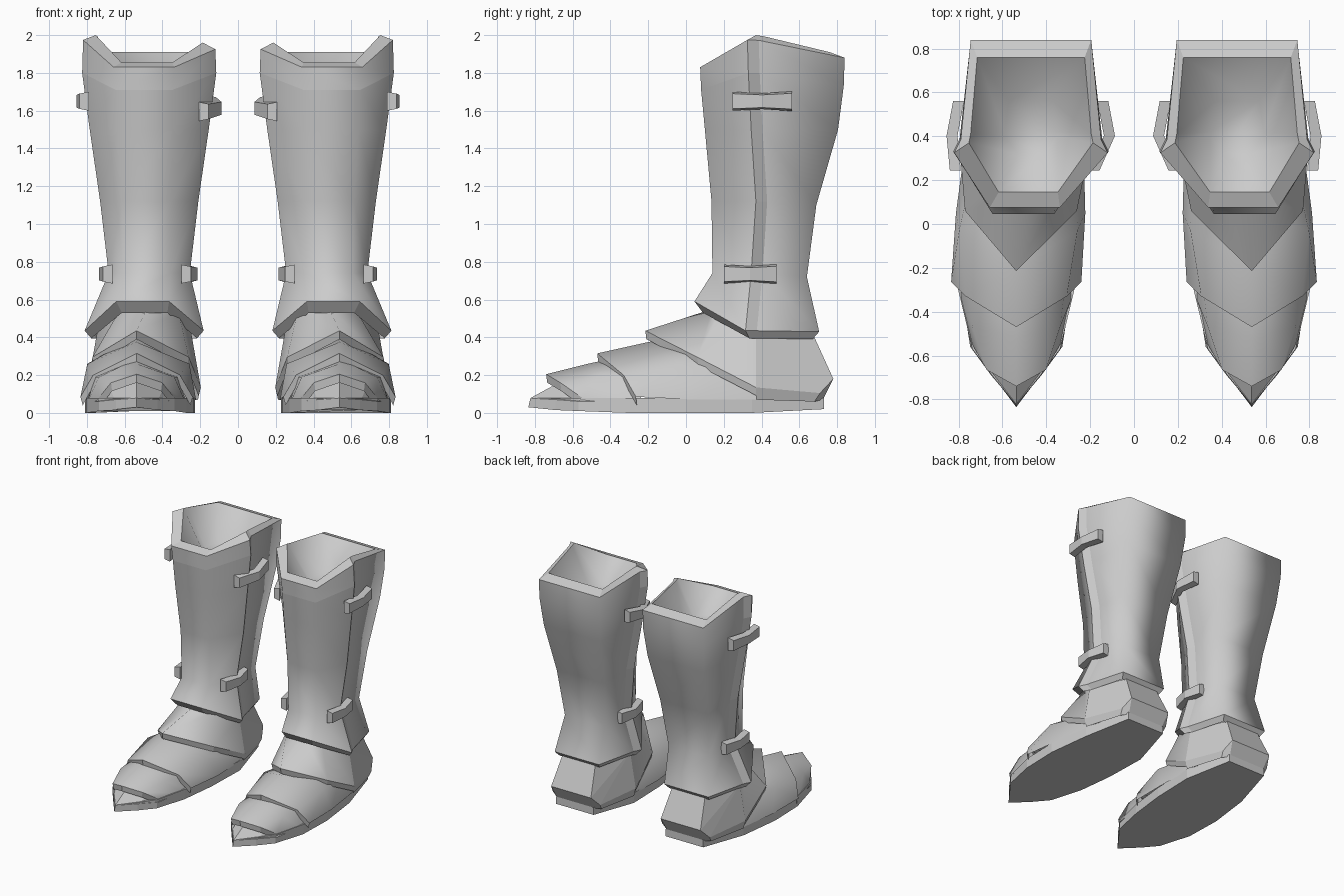
import bpy, bmesh

old = bpy.data.objects.get("Cube")
if old:
    bpy.data.objects.remove(old, do_unlink=True)

steel = bpy.data.materials.new("grey_steel")
steel.use_nodes = True
GREY = (0.6, 0.6, 0.6, 1)
steel.diffuse_color = GREY
steel.node_tree.nodes["Principled BSDF"].inputs["Base Color"].default_value = GREY


def centre(y, z):
    """Centre line of one boot: the toe points outwards, the shaft leans inwards."""
    shift = 0.067 if z > 0.5 else 0.04
    return 0.537 - shift * min(max((y + 0.1) / 0.3, 0), 1)


def sym(half):
    """Mirror (half width, y, z) about the boot's centre; the rim rises outwards."""
    def place(s, p):
        w, y, z = p
        return (centre(y, z) + s * w, y, z + (0.07 * s * w if z > 1.92 else 0))
    return [place(-1, p) for p in reversed(half) if p[0] > 0] + [place(1, p) for p in half]


def loft(name, rows, closed=False, caps=(), smooth=False, solid=False):
    """Skin rows of points, then mirror the part to the other boot."""
    bm = bmesh.new()
    vs = [[bm.verts.new(p) for p in row] for row in rows]
    n = len(rows[0])
    for a, b in zip(vs, vs[1:]):
        for i in range(n if closed else n - 1):
            j = (i + 1) % n
            bm.faces.new((a[i], b[i], b[j], a[j]))
    for c in caps:
        bm.faces.new(vs[c] if c == 0 else vs[c][::-1])
    bmesh.ops.remove_doubles(bm, verts=bm.verts, dist=0.0001)
    if solid:
        bmesh.ops.recalc_face_normals(bm, faces=bm.faces)
    for f in bm.faces:
        f.smooth = smooth
    mesh = bpy.data.meshes.new(name)
    bm.to_mesh(mesh)
    bm.free()
    mesh.materials.append(steel)
    ob = bpy.data.objects.new(name, mesh)
    bpy.context.collection.objects.link(ob)
    ob.modifiers.new("pair", "MIRROR").use_mirror_merge = False


def plate(name, rows):
    """Curved armour plate with a thick turned-under front edge."""
    loft(name, [sym(r) for r in rows], smooth=True)
    under = [(w * 0.96, y + 0.005, z - 0.045) for w, y, z in rows[-1]]
    loft(name + "_lip", [sym(rows[-1]), sym(under)])


# Shaft: front, side and back corner at each level, top to bottom
shaft = [
    [(.16, .075, 1.83), (.35, .325, 1.95), (.275, .84, 1.88)],
    [(.15, .08, 1.71), (.355, .33, 1.8), (.275, .835, 1.73)],
    [(.147, .1, 1.5), (.315, .345, 1.5), (.255, .805, 1.5)],
    [(.13, .135, 1.12), (.26, .37, 1.12), (.22, .69, 1.1)],
    [(.125, .14, .74), (.215, .345, .74), (.18, .64, .72)],
    [(.14, .045, .59), (.315, .315, .435), (.2, .705, .43)],
]


def seam(p):
    """Where the back shell tucks in behind the front shell."""
    return (p[0] - 0.03, p[1] + 0.06, p[2])


fronts = [sym([f, s]) for f, s, b in shaft]
loft("collar_front", fronts[:2], smooth=True)
loft("front_shell", fronts[1:], smooth=True)
loft("back_shell", [sym([b, seam(s)])[::-1] for f, s, b in shaft], smooth=True)
edges = [sym([s, seam(s)]) for f, s, b in shaft]
loft("inner_side_edge", [e[:2] for e in edges])
loft("outer_side_edge", [e[2:] for e in edges])


def ring(row):
    f, s, b = row
    return sym([f, s, seam(s), b])


# Rim, shallow dished lining and the turned-under ankle edge
opening = sym([(.135, .145, 1.855), (.283, .37, 1.98), (.275, .41, 1.975), (.245, .76, 1.91)])
loft("rim", [opening, ring(shaft[0])], closed=True)
dish = sym([(.06, .32, 1.7), (.12, .4, 1.7), (.12, .42, 1.7), (.1, .56, 1.7)])
loft("lining", [dish, opening], closed=True, caps=(0,), smooth=True)
ankle_under = ring([(.12, .09, .53), (.28, .335, .395), (.18, .67, .39)])
loft("ankle_lip", [ring(shaft[-1]), ankle_under], closed=True)

# Foot plates: ridge, shoulder and side points, back edge to front edge
plate("instep_plate", [
    [(0, .14, .55), (.16, .18, .53), (.25, .37, .42)],
    [(0, -.215, .435), (.255, .06, .295), (.3, .37, .135)],
])
plate("middle_plate", [
    [(0, .06, .42), (.23, .28, .22), (.265, .42, .07)],
    [(0, -.2, .375), (.27, -.03, .26), (.295, .05, .07)],
    [(0, -.47, .315), (.23, -.33, .2), (.297, -.265, .085)],
])
plate("toe_plate", [
    [(0, -.4, .285), (.22, -.3, .19), (.265, -.22, .05)],
    [(0, -.52, .26), (.2, -.47, .19), (.26, -.32, .055)],
    [(0, -.74, .205), (.135, -.665, .16), (.2, -.55, .08)],
])
loft("toe_tip", [sym([(0, -.6, .2), (.15, -.5, .15), (.235, -.4, .06)]),
                 sym([(0, -.825, .078), (.115, -.69, .07), (.21, -.56, .06)])])

# Heel guard: back face, a triangle folding round each corner, then the sides
back_top, side_top = (.15, .68, .4), (.25, .37, .42)
corner, side_back, side_front = (.18, .78, .18), (.215, .71, .105), (.3, .37, .135)
heel_edge = [corner, corner, side_back, side_front]
heel_under = [(.16, .725, .07), (.16, .725, .07), (.205, .68, .06), (.285, .37, .07)]
loft("heel_guard", [sym([back_top, side_top, side_top, side_top])[::-1], sym(heel_edge)[::-1]])
loft("heel_guard_lip", [sym(heel_edge)[::-1], sym(heel_under)[::-1]])

# Sole
outline = [(0, -.835, .03), (.11, -.69, .015), (.2, -.57, .01), (.265, -.3, 0),
           (.287, 0, 0), (.27, .35, 0), (.17, .73, .02)]
sole_top = [(w, y + (.012 if w == 0 else 0), .08) for w, y, z in outline]
loft("sole", [sym(sole_top), sym(outline)], closed=True, caps=(0, -1), solid=True)


# Straps across the side seams, bowed outwards
def strap(name, side, reach, ends, y0, y1, z, drop):
    rows = []
    for t, inset, tall in ((0, ends[0], .05), (.5, 0, .042), (1, ends[1], .052)):
        y = y0 + (y1 - y0) * t
        a, b = [0.47 + side * (reach - inset - d) for d in (0, .05)]
        mid = z - drop * (1 - t)
        rows.append([(a, y, mid - tall * .8), (a, y, mid + tall * .8),
                     (b, y, mid + tall), (b, y, mid - tall)])
    loft(name, rows, closed=True, caps=(0, -1), solid=True)


strap("outer_upper_strap", 1, .385, (.015, .03), .245, .56, 1.65, 0)
strap("inner_upper_strap", -1, .383, (.07, .03), .245, .56, 1.63, .035)
strap("outer_lower_strap", 1, .265, (.02, .03), .2, .48, .735, 0)
strap("inner_lower_strap", -1, .255, (.035, .03), .2, .48, .735, 0)
